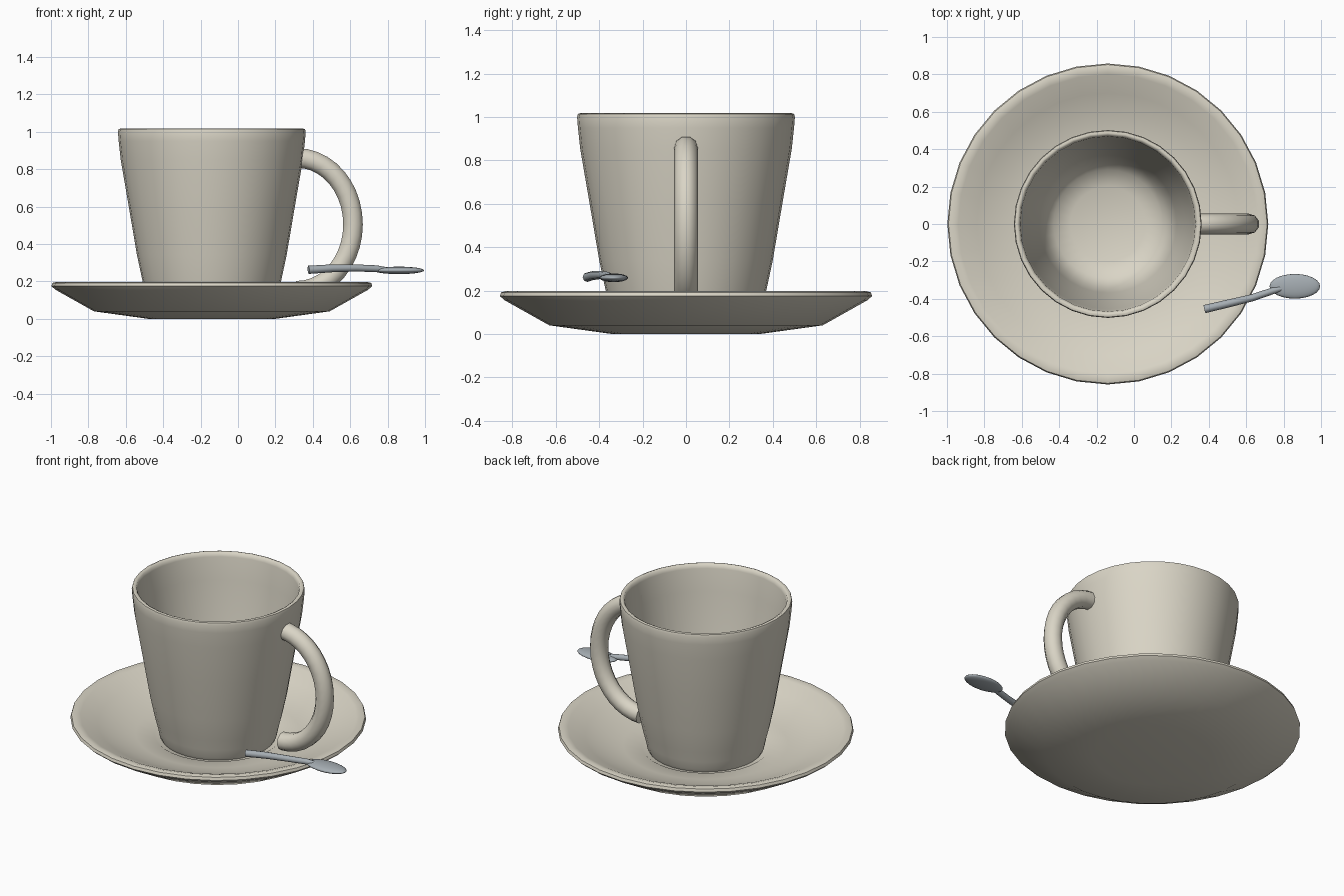
import bpy, bmesh, math
from mathutils import Vector

if "Cube" in bpy.data.objects:
    bpy.data.objects.remove(bpy.data.objects["Cube"])

CX = -0.14  # shared axis of cup and saucer


def material(name, rgb):
    m = bpy.data.materials.new(name)
    m.diffuse_color = (*rgb, 1)
    m.use_nodes = True
    m.node_tree.nodes["Principled BSDF"].inputs["Base Color"].default_value = m.diffuse_color
    return m


china = material("cream china", (0.70, 0.665, 0.565))
steel = material("spoon steel", (0.38, 0.42, 0.45))


def finish(bm, name, mat, angle=50):
    bmesh.ops.recalc_face_normals(bm, faces=bm.faces)
    me = bpy.data.meshes.new(name)
    bm.to_mesh(me)
    bm.free()
    me.materials.append(mat)
    ob = bpy.data.objects.new(name, me)
    bpy.context.collection.objects.link(ob)
    bpy.ops.object.select_all(action='DESELECT')
    ob.select_set(True)
    bpy.context.view_layer.objects.active = ob
    bpy.ops.object.shade_smooth_by_angle(angle=math.radians(angle))
    return ob


def lathe(name, profile, mat, sides=32):
    """Spin an (r, z) profile that starts and ends on the axis."""
    bm = bmesh.new()
    vs = [bm.verts.new((r, 0, z)) for r, z in profile]
    es = [bm.edges.new(p) for p in zip(vs, vs[1:])]
    bmesh.ops.spin(bm, geom=vs + es, cent=(0, 0, 0), axis=(0, 0, 1),
                   angle=math.tau, steps=sides, use_duplicate=False)
    bmesh.ops.remove_doubles(bm, verts=bm.verts, dist=1e-4)
    ob = finish(bm, name, mat)
    ob.location.x = CX
    return ob


def tube(name, path, radii, mat, sides=10):
    """Sweep a round section along a path, with closed ends."""
    bm = bmesh.new()
    pts = [Vector(p) for p in path]
    rings = []
    for i, p in enumerate(pts):
        t = (pts[min(i + 1, len(pts) - 1)] - pts[max(i - 1, 0)]).normalized()
        # reference axis is perpendicular to both sweeps used here
        ref = Vector((0, 1, 0)) if abs(t.y) < 0.01 else Vector((0, 0, 1))
        u = (ref - t * ref.dot(t)).normalized()
        w = t.cross(u)
        rings.append([bm.verts.new(p + radii[i] * (u * math.cos(a) + w * math.sin(a)))
                      for a in (math.tau * k / sides for k in range(sides))])
    for a, b in zip(rings, rings[1:]):
        for k in range(sides):
            j = (k + 1) % sides
            bm.faces.new((a[k], a[j], b[j], b[k]))
    bm.faces.new(rings[0])
    bm.faces.new(rings[-1])
    return finish(bm, name, mat)


# Saucer: shallow dish with a rounded lip and a central well
lathe("saucer", [(0, 0), (0.34, 0), (0.63, 0.04), (0.835, 0.155), (0.858, 0.175),
                 (0.852, 0.192), (0.83, 0.198), (0.80, 0.19), (0.70, 0.145),
                 (0.60, 0.108), (0.48, 0.08), (0.37, 0.07), (0.355, 0.06), (0, 0.06)], china)

# Cup: tapered wall, rounded rim, hollow inside
lathe("cup", [(0, 0.055), (0.33, 0.055), (0.342, 0.08), (0.352, 0.13), (0.37, 0.2),
              (0.40, 0.34), (0.444, 0.6), (0.487, 0.85), (0.498, 0.95), (0.502, 1.0),
              (0.498, 1.014), (0.486, 1.018), (0.474, 1.012), (0.468, 0.99),
              (0.455, 0.85), (0.412, 0.6), (0.368, 0.34), (0.34, 0.22),
              (0.29, 0.15), (0.2, 0.12), (0, 0.11)], china)

# Handle: half ellipse, upper end buried in the cup wall
n = 20
arc = [(0.315 + 0.30 * math.cos(a), 0, 0.505 + 0.355 * math.sin(a))
       for a in (math.pi * (0.5 - i / n) for i in range(n + 1))]
tube("cup_handle", arc, [0.055] * (n + 1), china)

# Spoon stem: slim, slightly arched bar
tube("spoon_stem", [(0.377, -0.455, 0.262), (0.50, -0.426, 0.270), (0.63, -0.395, 0.272),
                    (0.74, -0.358, 0.268), (0.83, -0.335, 0.258)],
     [0.022, 0.021, 0.019, 0.018, 0.012], steel, 8)

# Spoon bowl: flattened ellipsoid
bm = bmesh.new()
bmesh.ops.create_uvsphere(bm, u_segments=24, v_segments=12, radius=1)
bmesh.ops.scale(bm, vec=(0.135, 0.066, 0.02), verts=bm.verts)
bmesh.ops.translate(bm, vec=(0.86, -0.333, 0.259), verts=bm.verts)
finish(bm, "spoon_bowl", steel, 180)
